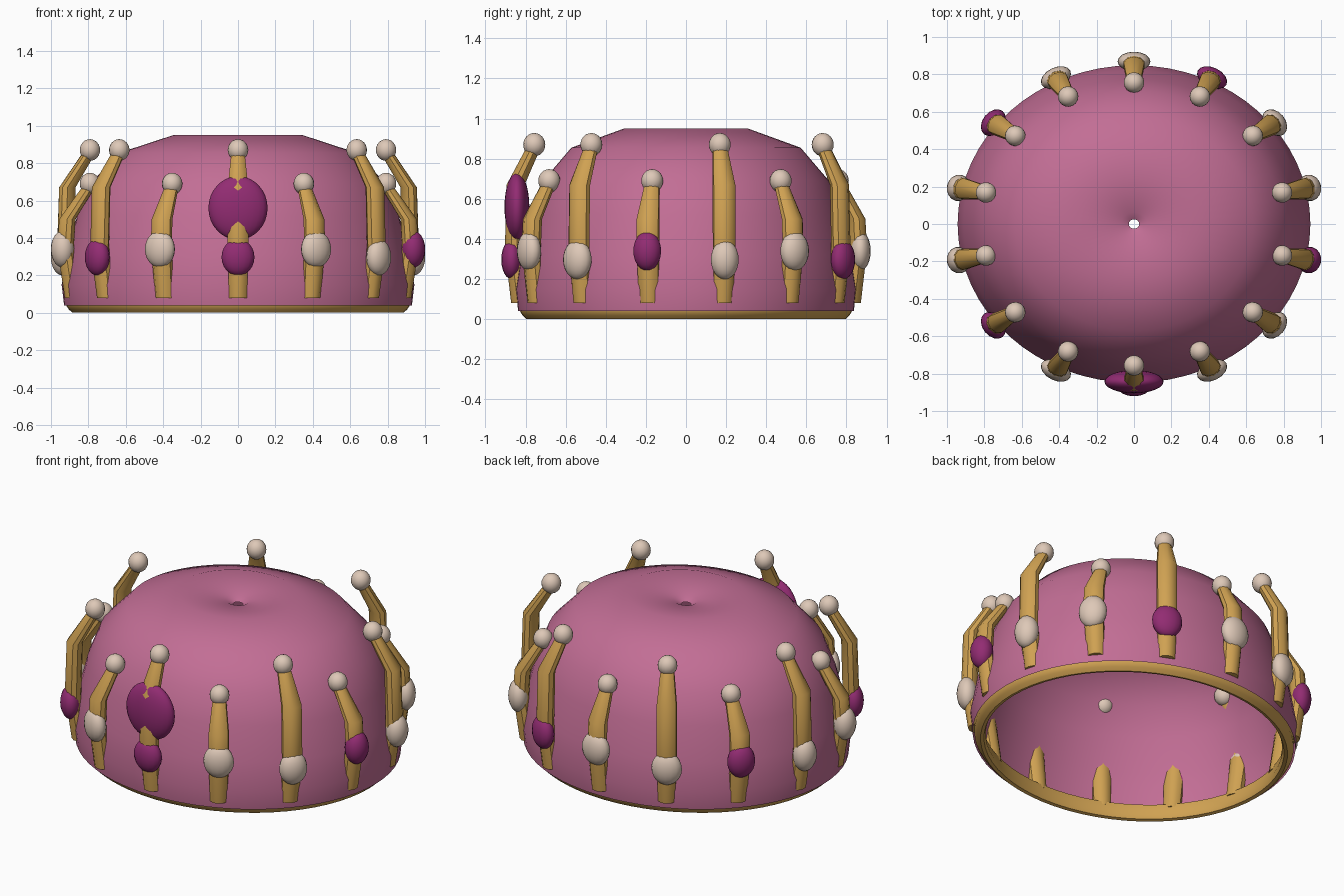
import bpy, bmesh, math
from mathutils import Matrix, Vector

old = bpy.data.objects.get("Cube")
if old:
    bpy.data.objects.remove(old, do_unlink=True)


def material(name, rgb):
    m = bpy.data.materials.new(name)
    m.use_nodes = True
    m.diffuse_color = (*rgb, 1)
    bsdf = m.node_tree.nodes["Principled BSDF"]
    bsdf.inputs["Base Color"].default_value = (*rgb, 1)
    bsdf.inputs["Roughness"].default_value = 0.6
    return m


PINK = material("pink_velvet", (0.54, 0.155, 0.30))
GOLD = material("gold", (0.63, 0.36, 0.085))
PEARL = material("pearl", (0.73, 0.58, 0.475))
PURPLE = material("purple_gem", (0.29, 0.025, 0.17))

COUNT = 14
DEPTH = 0.9        # the crown is narrower front to back


def finish(bm, name, mat, angle=180):
    bmesh.ops.recalc_face_normals(bm, faces=bm.faces)
    mesh = bpy.data.meshes.new(name)
    bm.to_mesh(mesh)
    bm.free()
    mesh.materials.append(mat)
    obj = bpy.data.objects.new(name, mesh)
    bpy.context.collection.objects.link(obj)
    bpy.ops.object.select_all(action="DESELECT")
    obj.select_set(True)
    bpy.context.view_layer.objects.active = obj
    bpy.ops.object.shade_smooth_by_angle(angle=math.radians(angle))
    return obj


def bridge(bm, rings, closed=False):
    """Skin a list of equal vertex rings."""
    pairs = list(zip(rings, rings[1:]))
    if closed:
        pairs.append((rings[-1], rings[0]))
    for a, b in pairs:
        for k in range(len(a)):
            n = (k + 1) % len(a)
            bm.faces.new((a[k], a[n], b[n], b[k]))


def lathe(name, profile, mat, closed=False, angle=180, sides=64):
    """Spin a radius/height profile into an oval body."""
    bm = bmesh.new()
    turns = [2 * math.pi * k / sides for k in range(sides)]
    rings = [[bm.verts.new((r * math.cos(t), r * math.sin(t) * DEPTH, z))
              for t in turns] for r, z in profile]
    bridge(bm, rings, closed)
    return finish(bm, name, mat, angle)


def rim_point(turn, r, z):
    """Point on the oval at a turn counted from the front."""
    depth = 0.845 + (r - 0.93) * 0.75
    return Vector((r * math.sin(turn), -depth * math.cos(turn), z))


def ellipsoid(name, centre, size, turn, mat, segments=16, rings=12):
    bm = bmesh.new()
    place = (Matrix.Translation(centre) @ Matrix.Rotation(turn, 4, "Z")
             @ Matrix.Diagonal((*size, 1)))
    bmesh.ops.create_uvsphere(bm, u_segments=segments, v_segments=rings,
                              radius=1, matrix=place)
    return finish(bm, name, mat)


def post(name, turn, path, mat, sides=10):
    """Bent prong following steps of radius, height, half width, half depth."""
    bm = bmesh.new()
    spin = Matrix.Rotation(turn, 3, "Z")
    rings = []
    for r, z, w, d in path:
        c = rim_point(turn, r, z)
        rings.append([bm.verts.new(c + spin @ Vector((
            w * math.cos(2 * math.pi * (k + 0.5) / sides),
            d * math.sin(2 * math.pi * (k + 0.5) / sides), 0)))
            for k in range(sides)])
    bridge(bm, rings)
    bm.faces.new(rings[0])
    bm.faces.new(rings[-1])
    return finish(bm, name, mat, 40)


# Puffed cap with a dimple and a small hole in the crown
lathe("cap", [(0.93, 0.04), (0.943, 0.15), (0.912, 0.32), (0.86, 0.52),
              (0.792, 0.69), (0.635, 0.855), (0.345, 0.95),
              (0.07, 0.912), (0.028, 0.89)], PINK)

# Base band, bevelled outside with a taller wall inside
lathe("base_band", [(0.92, 0.04), (0.905, 0.018), (0.885, 0.0), (0.865, 0.005),
                    (0.855, 0.03), (0.872, 0.1), (0.92, 0.1)],
      GOLD, closed=True, angle=50)

# Prongs alternate tall and short, each with a gem and a pearl tip
for i in range(COUNT):
    turn = 2 * math.pi * i / COUNT
    tall = i % 2 == 0
    bend, tip, gem = (0.67, 0.87, 0.297) if tall else (0.50, 0.69, 0.34)
    post(f"prong_{i}", turn, [(0.903, 0.08, 0.05, 0.047),
                              (0.946, 0.35, 0.058, 0.046),
                              (0.936, bend, 0.058, 0.045),
                              (0.82, tip - 0.02, 0.038, 0.036)], GOLD)
    ellipsoid(f"tip_pearl_{i}", rim_point(turn, 0.812, tip),
              (0.055, 0.055, 0.058), turn, PEARL)
    facing = abs(math.cos(turn))
    ellipsoid(f"side_gem_{i}", rim_point(turn, 0.962, gem),
              (0.066 + 0.022 * facing, 0.066 - 0.014 * facing, 0.098),
              turn, PURPLE if i % 3 == 0 else PEARL)

# Large oval jewel on the front prong
ellipsoid("front_jewel", (0, -0.843, 0.56), (0.158, 0.062, 0.17), 0, PURPLE,
          24, 16)
